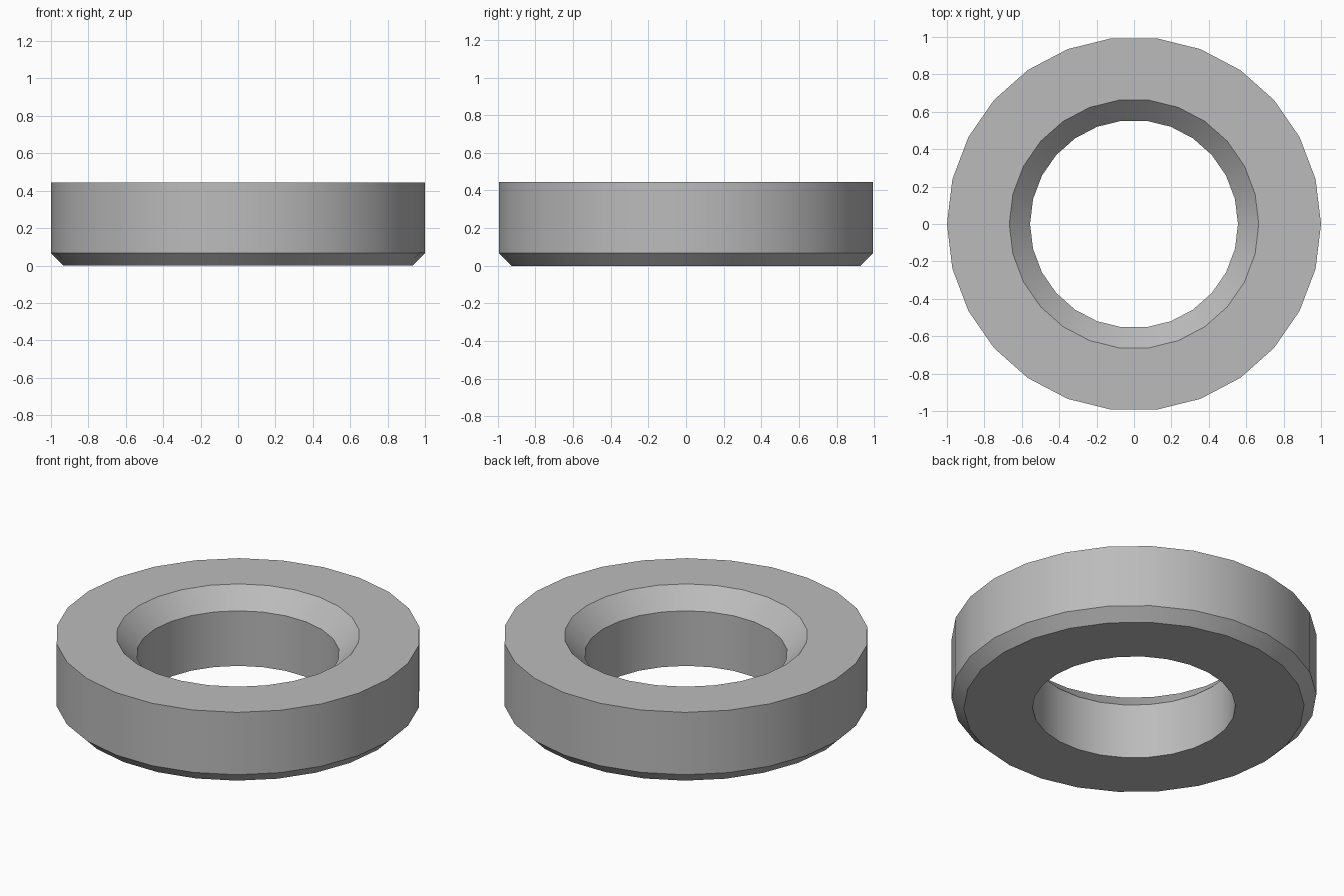
import bpy
import bmesh
from math import radians, tau
from mathutils import Matrix

SIDES = 26

cube = bpy.data.objects.get("Cube")
if cube:
    bpy.data.objects.remove(cube, do_unlink=True)

# Plain grey material
grey = bpy.data.materials.new("grey")
grey.use_nodes = True
colour = (0.5, 0.5, 0.5, 1)
grey.diffuse_color = colour
grey.node_tree.nodes["Principled BSDF"].inputs["Base Color"].default_value = colour

# Ring cross-section (radius, height): chamfered foot, flat top, countersunk bore
profile = [(0.933, 0), (1, 0.067), (1, 0.444), (0.667, 0.444), (0.556, 0.333), (0.556, 0)]

# Revolve the cross-section around the z axis
bm = bmesh.new()
rings = []
for i in range(SIDES):
    turn = Matrix.Rotation(tau * i / SIDES, 3, "Z")
    rings.append([bm.verts.new(turn @ bm.verts.new((r, 0, z)).co) for r, z in profile])
bmesh.ops.delete(bm, geom=[v for v in bm.verts if v not in {w for ring in rings for w in ring}], context="VERTS")
for i, ring in enumerate(rings):
    after = rings[(i + 1) % SIDES]
    for j in range(len(profile)):
        k = (j + 1) % len(profile)
        bm.faces.new((ring[j], after[j], after[k], ring[k]))
bmesh.ops.recalc_face_normals(bm, faces=bm.faces)

mesh = bpy.data.meshes.new("countersunk_ring")
bm.to_mesh(mesh)
bm.free()
mesh.materials.append(grey)
ring_object = bpy.data.objects.new("countersunk_ring", mesh)
bpy.context.collection.objects.link(ring_object)

# Smooth round walls, crisp rims
bpy.context.view_layer.objects.active = ring_object
ring_object.select_set(True)
bpy.ops.object.shade_smooth_by_angle(angle=radians(30))
